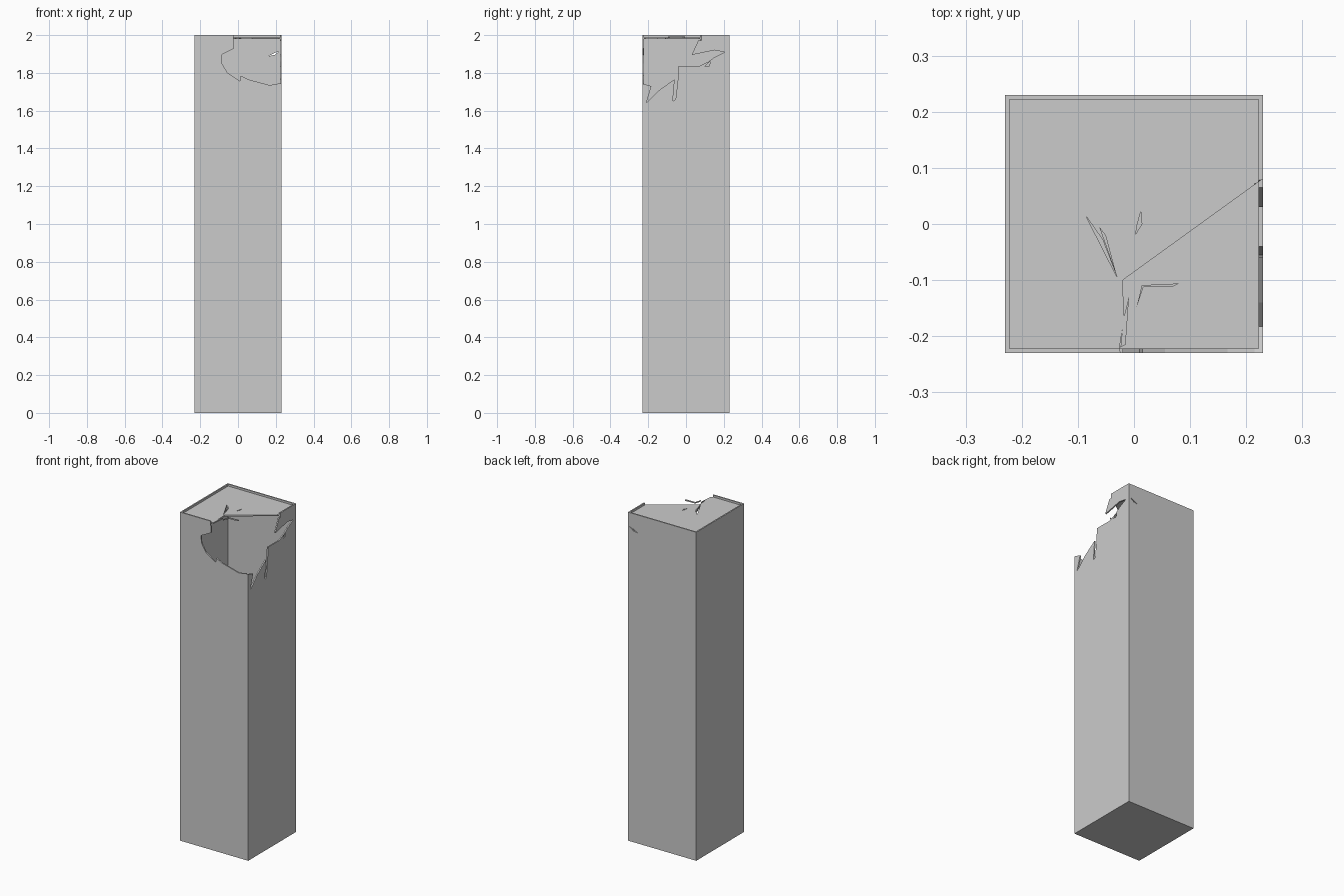
import bpy, bmesh

if "Cube" in bpy.data.objects:
    bpy.data.objects.remove(bpy.data.objects["Cube"])

H = 0.23      # half width
T = 0.008     # wall thickness
I = H - T     # inner half width
LID = 1.98    # underside of recessed lid


def prism(name, pts, axis, d0, d1):
    """Extrude a 2D outline along an axis between depths d0 and d1."""
    place = {'x': lambda u, v, d: (d, u, v),
             'y': lambda u, v, d: (u, d, v),
             'z': lambda u, v, d: (u, v, d)}[axis]
    bm = bmesh.new()
    a = [bm.verts.new(place(u, v, d0)) for u, v in pts]
    b = [bm.verts.new(place(u, v, d1)) for u, v in pts]
    n = len(pts)
    bm.faces.new(a)
    bm.faces.new(b[::-1])
    for i in range(n):
        j = (i + 1) % n
        bm.faces.new((a[j], a[i], b[i], b[j]))
    bmesh.ops.recalc_face_normals(bm, faces=bm.faces)
    me = bpy.data.meshes.new(name)
    bm.to_mesh(me)
    bm.free()
    ob = bpy.data.objects.new(name, me)
    bpy.context.collection.objects.link(ob)
    return ob


def square(h):
    return [(-h, -h), (h, -h), (h, h), (-h, h)]


def cut(target, pts, axis, d0, d1):
    """Subtract a prism from the target and discard the cutter."""
    cutter = prism("cutter", pts, axis, d0, d1)
    cutter.hide_render = True
    mod = target.modifiers.new("cut", 'BOOLEAN')
    mod.operation = 'DIFFERENCE'
    mod.solver = 'EXACT'
    mod.object = cutter
    bpy.context.view_layer.objects.active = target
    bpy.ops.object.modifier_apply(modifier=mod.name)
    bpy.data.objects.remove(cutter)


# Hollow pillar with a recessed lid inside a thin rim
pillar = prism("pillar_shell", square(H), 'z', 0, 2)
cut(pillar, square(I), 'z', T, LID)
cut(pillar, square(I), 'z', LID + T, 2.1)

# Missing corner of the lid
cut(pillar, [(-0.02, -0.1), (0.24, 0.088), (0.27, 0.088), (0.27, -0.26),
             (-0.015, -0.26), (-0.026, -0.222), (-0.018, -0.17)],
    'z', 1.972, 2.05)

# Jagged hole in the front wall
cut(pillar, [(-0.02, 2.06), (-0.02, 1.93), (-0.088, 1.895), (-0.085, 1.85),
             (-0.055, 1.80), (0.01, 1.757), (0.015, 1.785), (0.055, 1.765),
             (0.167, 1.735), (0.26, 1.752), (0.26, 2.06)],
    'y', -0.26, -0.215)

# Jagged hole in the right wall
cut(pillar, [(-0.26, 2.05), (-0.26, 1.752), (-0.183, 1.73), (-0.21, 1.64),
             (-0.195, 1.655), (-0.14, 1.71), (-0.06, 1.767), (-0.07, 1.65),
             (-0.055, 1.66), (-0.043, 1.765), (-0.04, 1.836), (0.07, 1.836),
             (0.12, 1.86), (0.15, 1.883), (0.205, 1.91), (0.15, 1.92),
             (0.03, 1.895), (0.078, 2.0), (0.08, 2.05)],
    'x', 0.215, 0.26)

# Small cracks in the lid, right wall and back wall
cut(pillar, [(-0.086, 0.015), (-0.03, -0.095), (-0.056, -0.028)], 'z', 1.97, 2.01)
cut(pillar, [(0.012, 0.022), (0.006, 0.0), (0.003, -0.018), (0.014, 0.0)],
    'z', 1.97, 2.01)
cut(pillar, [(0.10, 1.834), (0.125, 1.838), (0.127, 1.862)], 'x', 0.215, 0.26)
cut(pillar, [(0.16, 1.888), (0.195, 1.896), (0.218, 1.914), (0.195, 1.906)],
    'y', 0.215, 0.26)

# Loose slivers of the broken lid
prism("lid_sliver", [(0.004, -0.15), (0.014, -0.109), (0.08, -0.106),
                     (0.07, -0.111), (0.017, -0.112)], 'z', LID, LID + T)
prism("crack_sliver", [(-0.062, -0.005), (-0.03, -0.095), (-0.05, -0.02)],
      'z', LID + T, LID + 0.012)
prism("edge_sliver", [(-0.009, -0.13), (-0.019, -0.17), (-0.024, -0.22),
                      (-0.015, -0.215)], 'z', LID, LID + T)
